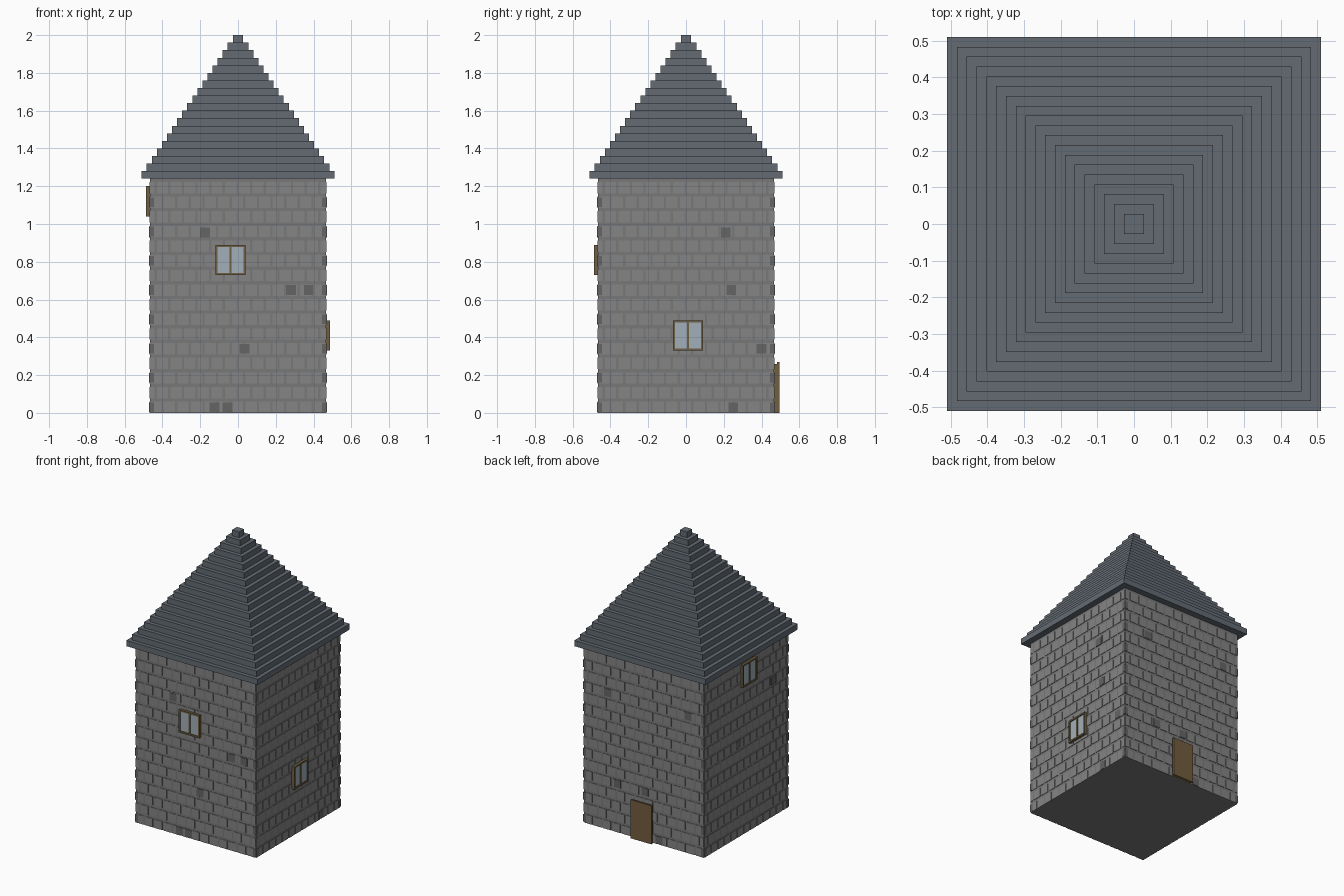
import bpy, bmesh

if "Cube" in bpy.data.objects:
    bpy.data.objects.remove(bpy.data.objects["Cube"])

CORE, FACE, TOP = 0.466, 0.469, 1.24
ROW, STONE = TOP / 16, 0.0722


def material(name, rgb):
    m = bpy.data.materials.new(name)
    m.diffuse_color = (*rgb, 1)
    m.use_nodes = True
    m.node_tree.nodes["Principled BSDF"].inputs["Base Color"].default_value = m.diffuse_color
    return m


WALL = material("wall grey", (0.235, 0.232, 0.235))
MORTAR = material("mortar grey", (0.19, 0.19, 0.19))
DARK = material("dark stone", (0.13, 0.13, 0.132))
ROOF = material("slate", (0.125, 0.145, 0.17))
WOOD = material("window wood", (0.16, 0.115, 0.055))
DOOR = material("door wood", (0.17, 0.11, 0.05))
GLASS = material("glass", (0.36, 0.43, 0.48))


def boxes(name, items, mat):
    """One object made of many boxes given as (lo, hi) corners."""
    bm = bmesh.new()
    for lo, hi in items:
        cube = bmesh.ops.create_cube(bm, size=1)
        for v in cube["verts"]:
            v.co = [hi[i] if v.co[i] > 0 else lo[i] for i in range(3)]
    me = bpy.data.meshes.new(name)
    bm.to_mesh(me)
    bm.free()
    me.materials.append(mat)
    ob = bpy.data.objects.new(name, me)
    bpy.context.collection.objects.link(ob)
    return ob


def on(side, u0, u1, z0, z1, d0, d1):
    """Box on a wall: u along the wall, d distance out from the axis."""
    s = -1 if side in ("front", "left") else 1
    a, b = sorted((s * d0, s * d1))
    if side in ("front", "back"):
        return (u0, a, z0), (u1, b, z1)
    return (a, u0, z0), (b, u1, z1)


# tower core
boxes("tower_core", [((-CORE, -CORE, 0), (CORE, CORE, TOP))], MORTAR)

# staggered stone courses, and corner stones on alternate rows
for side in ("front", "right", "back", "left"):
    stones = []
    for r in range(16):
        z0 = r * ROW
        start = -CORE - (STONE / 2 if r % 2 else 0)
        for c in range(14):
            u0 = max(start + c * STONE, -CORE)
            u1 = min(start + (c + 1) * STONE - 0.012, CORE)
            if u1 - u0 > 0.01:
                stones.append(on(side, u0, u1, z0, z0 + 0.06, CORE - 0.01, FACE))
    boxes(side + "_stones", stones, WALL)

quoins = []
for r in range(0, 16, 2):
    for sx in (-1, 1):
        for sy in (-1, 1):
            x, y = sx * 0.458, sy * 0.458
            quoins.append(((x - 0.012, y - 0.012, r * ROW + 0.005),
                           (x + 0.012, y + 0.012, r * ROW + 0.056)))
boxes("corner_stones", quoins, DARK)

# scattered dark stones
spots = {
    "front": [(-.175, .955), (.28, .65), (.375, .65), (.035, .34), (-.125, .03), (-.055, .03)],
    "right": [(.21, .955), (.24, .65), (.40, .34), (.25, .03)],
    "back": [(.28, .96), (-.345, .96), (.205, .34), (-.01, .34), (-.12, .03)],
    "left": [(-.30, .955), (.09, .65)],
}
for side, pts in spots.items():
    boxes(side + "_dark_stones",
          [on(side, u - .026, u + .026, z - .026, z + .026, CORE - .01, FACE + .002)
           for u, z in pts], DARK)

# stepped pyramid roof
layers = 19
h = (2 - TOP) / layers
roof = []
for i in range(layers):
    w = 0.51 - i * 0.0268
    roof.append(((-w, -w, TOP + i * h), (w, w, TOP + (i + 1) * h)))
boxes("stepped_roof", roof, ROOF)


# windows
def window(side, u, z):
    w, t, d = 0.08, 0.011, 0.486
    frame = [on(side, u - w, u + w, z - w, z - w + t, CORE, d),
             on(side, u - w, u + w, z + w - t, z + w, CORE, d),
             on(side, u - w, u - w + t, z - w + t, z + w - t, CORE, d),
             on(side, u + w - t, u + w, z - w + t, z + w - t, CORE, d),
             on(side, u - .005, u + .005, z - w + t, z + w - t, CORE, d - .002)]
    boxes(side + "_window_frame", frame, WOOD)
    boxes(side + "_window_glass",
          [on(side, u - w + t, u + w - t, z - w + t, z + w - t, CORE, 0.479)], GLASS)


window("front", -0.04, 0.81)
window("right", 0.01, 0.41)
window("left", -0.02, 1.12)

# door on the back wall
boxes("door_backing", [on("back", -.07, .076, 0, .26, CORE, .482)], WOOD)
boxes("door", [on("back", -.077, .083, 0, .27, .482, .494)], DOOR)
